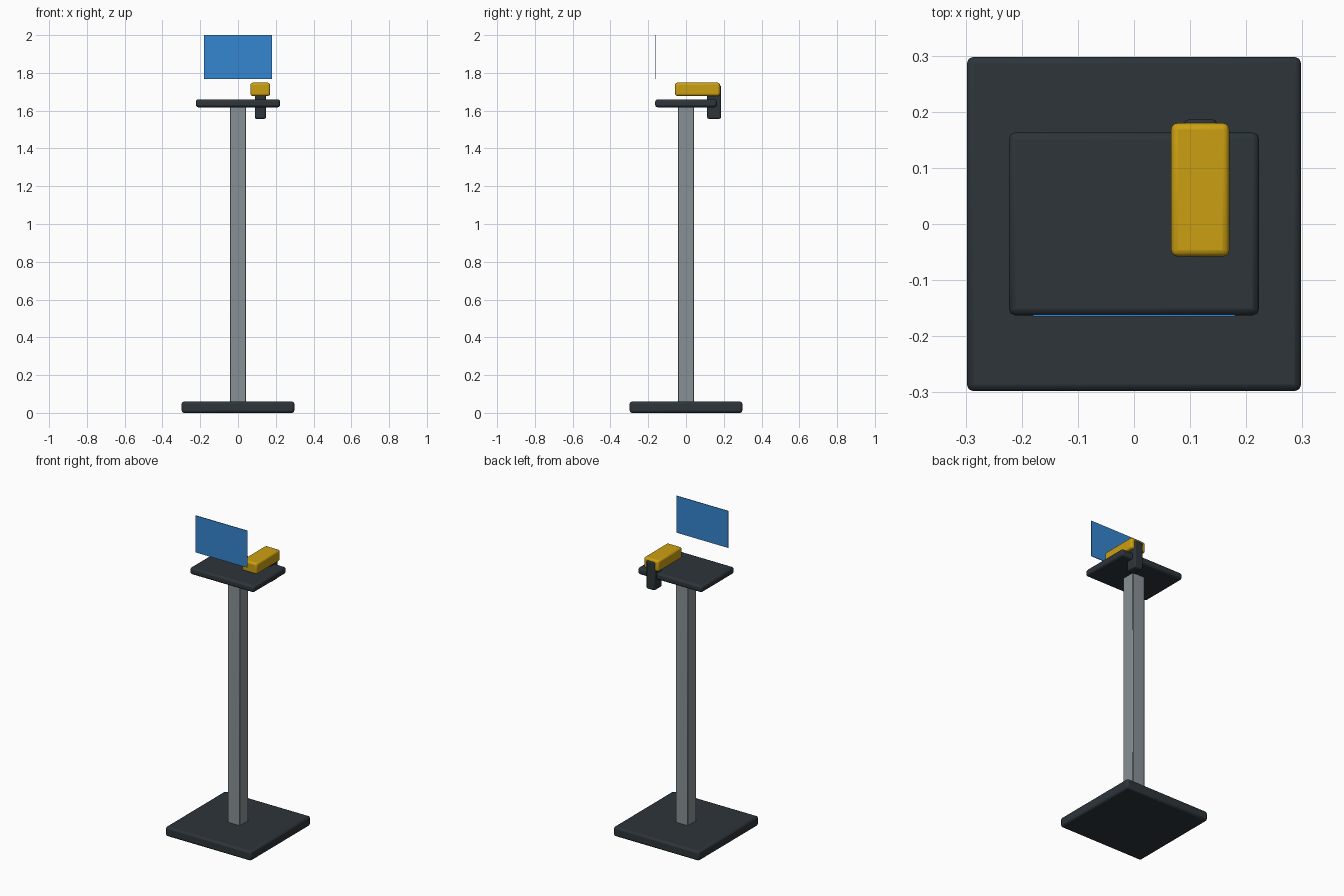
import bpy

if "Cube" in bpy.data.objects:
    bpy.data.objects.remove(bpy.data.objects["Cube"])


def material(name, rgb):
    m = bpy.data.materials.new(name)
    m.diffuse_color = (*rgb, 1.0)
    m.use_nodes = True
    m.node_tree.nodes["Principled BSDF"].inputs["Base Color"].default_value = m.diffuse_color
    return m


charcoal = material("charcoal", (0.026, 0.035, 0.042))
grey = material("steel grey", (0.25, 0.285, 0.305))
yellow = material("amber yellow", (0.60, 0.35, 0.006))
blue = material("screen blue", (0.036, 0.24, 0.62))


def box(name, x, y, z, mat, bevel=0.0, segments=2):
    """Box from (min, max) ranges, with optional rounded edges."""
    bpy.ops.mesh.primitive_cube_add(size=1)
    ob = bpy.context.object
    ob.name = name
    ob.location = [(a + b) / 2 for a, b in (x, y, z)]
    ob.scale = [b - a for a, b in (x, y, z)]
    bpy.ops.object.transform_apply(location=False, rotation=False, scale=True)
    ob.data.materials.append(mat)
    if bevel:
        mod = ob.modifiers.new("rounded edges", "BEVEL")
        mod.width = bevel
        mod.segments = segments
    bpy.ops.object.shade_smooth_by_angle(angle=0.5)
    return ob


# Floor plate, post and tray
box("base_plate", (-0.298, 0.298), (-0.298, 0.298), (0.0, 0.06), charcoal, 0.012)
box("post", (-0.043, 0.043), (-0.043, 0.043), (0.055, 1.625), grey, 0.003, 1)
box("tray", (-0.223, 0.223), (-0.163, 0.163), (1.618, 1.66), charcoal, 0.012)

# Hand-held scanner: body and grip
box("scanner_body", (0.066, 0.17), (-0.058, 0.18), (1.678, 1.748), yellow, 0.012, 3)
box("scanner_grip", (0.089, 0.148), (0.112, 0.186), (1.557, 1.735), charcoal, 0.008)

# Floating display panel
box("display_panel", (-0.18, 0.18), (-0.165, -0.161), (1.768, 2.0), blue)
